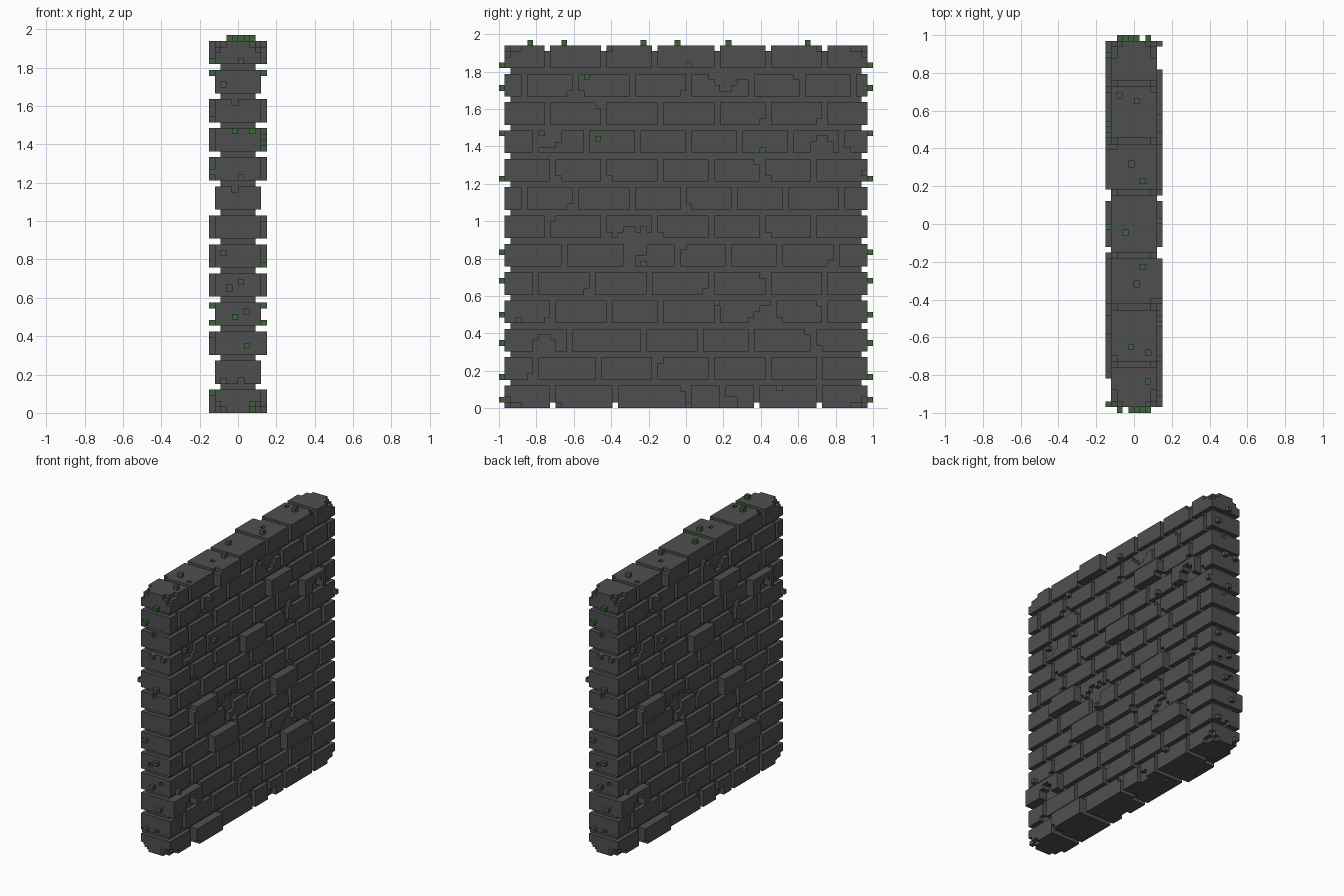
import bpy, bmesh, math, random
from mathutils import Vector

cube = bpy.data.objects.get("Cube")
if cube:
    bpy.data.objects.remove(cube, do_unlink=True)

random.seed(4)
U = 2 / 66            # one block unit
LEN = 64              # wall length and height in units


def material(name, rgb):
    m = bpy.data.materials.new(name)
    m.use_nodes = True
    m.diffuse_color = (*rgb, 1)
    b = m.node_tree.nodes["Principled BSDF"]
    b.inputs["Base Color"].default_value = (*rgb, 1)
    b.inputs["Roughness"].default_value = 0.9
    return m


STONE = material("dark_grey_stone", (0.078, 0.078, 0.078))
MOSS = material("moss_green", (0.048, 0.125, 0.04))


def turn(c):
    """Half turn of a block cell about the vertical axis."""
    return (-1 - c[0], LEN - 1 - c[1], c[2])


def in_mortar(c):
    return -3 <= c[0] < 3 and 1 <= c[1] < LEN - 1 and 1 <= c[2] < LEN - 1


def span(i0, i1, j0, j1, k0, k1):
    return {(i, j, k) for i in range(i0, i1) for j in range(j0, j1) for k in range(k0, k1)}


DIRS = [Vector(d) for d in ((1, 0, 0), (-1, 0, 0), (0, 1, 0), (0, -1, 0), (0, 0, 1), (0, 0, -1))]


def build(name, cells, mat):
    """Mesh the outer skin of a set of block cells, merging flat areas."""
    bm = bmesh.new()
    verts = {}

    def vert(p):
        key = tuple(round(2 * a) for a in p)
        if key not in verts:
            verts[key] = bm.verts.new((p.x * U, (p.y - LEN / 2) * U, p.z * U))
        return verts[key]

    for c in sorted(cells):
        mid = Vector(c) + Vector((.5, .5, .5))
        for d in DIRS:
            n = tuple(int(a + b) for a, b in zip(c, d))
            if n in cells or (mat == STONE and in_mortar(n)):
                continue
            s = Vector((d.y, d.z, d.x))
            t = d.cross(s)
            quad = [mid + (d + a * s + b * t) / 2 for a, b in ((-1, -1), (1, -1), (1, 1), (-1, 1))]
            bm.faces.new([vert(p) for p in quad])
    bmesh.ops.dissolve_limit(bm, angle_limit=math.radians(1), verts=bm.verts[:], edges=bm.edges[:])
    bmesh.ops.triangulate(bm, faces=[f for f in bm.faces if len(f.verts) > 4])
    me = bpy.data.meshes.new(name)
    bm.to_mesh(me)
    bm.free()
    me.materials.append(mat)
    ob = bpy.data.objects.new(name, me)
    bpy.context.collection.objects.link(ob)


# Mortar core
bpy.ops.mesh.primitive_cube_add(size=1, location=(0, 0, LEN * U / 2))
core = bpy.context.object
core.name = "mortar_core"
core.scale = (6 * U, 62 * U, 62 * U)
bpy.ops.object.transform_apply(location=False, rotation=False, scale=True)
core.data.materials.append(STONE)

# Joints along each course, bottom to top
JOINTS = [
    (8, 19, 32, 44, 55), (5, 16, 26, 36, 46, 55), (11, 24, 34, 43, 54),
    (8, 18, 27, 37, 47, 56), (5, 15, 25, 36, 46, 56), (10, 21, 30, 39, 48, 58),
    (7, 17, 26, 36, 45, 54), (3, 12, 22, 31, 40, 49, 59), (8, 17, 27, 36, 45, 54),
    (5, 14, 23, 32, 41, 50, 59), (7, 17, 27, 37, 46, 56), (3, 12, 22, 32, 43, 52, 61),
    (7, 17, 26, 37, 46, 56)]

# Bricks standing out of the face: (course, brick number)
PROUD = {(0, 1), (2, 0), (2, 4), (4, 2), (5, 4), (6, 1), (8, 3), (9, 6), (10, 4), (12, 2)}

# Dents in the brick faces: (start, end, bottom, top)
DENTS = [
    (36, 42, 58, 59), (37, 41, 57, 58), (38, 40, 56, 57), (6, 9, 46, 48), (7, 10, 47, 49),
    (54, 58, 45, 47), (55, 57, 47, 48), (20, 26, 30, 31), (21, 23, 31, 32), (24, 25, 31, 32),
    (22, 25, 27, 29), (22, 23, 26, 27), (43, 49, 15, 16), (44, 48, 16, 17), (45, 47, 17, 18),
    (5, 9, 10, 12), (6, 8, 12, 13), (38, 41, 0, 2), (38, 39, 2, 4)]

chips = set()
for d in DENTS:
    chips |= span(3, 5, *d)
# Broken outer corners, top and bottom
for k, step in ((63, -1), (0, 1)):
    for j, e in ((0, 1), (63, -1)):
        chips |= {(3, j, k), (3, j + e, k), (2, j, k), (3, j, k + step), (3, j + 2 * e, k)}
# Small pits in the end faces
chips |= {(-2, 0, 21), (1, 0, 17), (-1, 0, 53), (-1, 0, 38), (0, 0, 5)}
chips |= {turn(c) for c in chips}
# Small pits in the top and bottom
for k in (0, 63):
    chips |= {(-3, 54, k), (-1, 42, k), (0, 21, k), (2, 9, k)}

# Brick courses: one half laid out, the other half turned round
for r, joints in enumerate(JOINTS):
    starts = (0,) + tuple(j + 1 for j in joints)
    ends = joints + (LEN,)
    half = set()
    z = r * 5
    for n, (a, b) in enumerate(zip(starts, ends)):
        depth = 5 if (r, n) in PROUD else 4
        brick = span(0, depth, a, b, z, z + 4)
        if random.random() < 0.45:      # knocked-off corner
            j = random.choice((a, b - 1))
            k = random.choice((z, z, z + 3))
            if 0 < j < LEN - 1:
                brick -= span(3, 5, j, j + 1, k, k + 1)
        half |= brick
    cells = (half | {turn(c) for c in half}) - chips
    build("brick_course_%02d" % (r + 1), {c for c in cells if not in_mortar(c)}, STONE)

# Moss tufts on the faces, ends and top
FACE = [(14, 58), (32, 60), (16, 47), (45, 45), (63, 41), (24, 25), (37, 18), (2, 15), (48, 3)]
END = [(0, 60), (-3, 56), (-1, 48), (2, 48), (0, 40), (-3, 27), (0, 22), (-1, 16),
       (1, 11), (-3, 5), (2, 1)]
TOP = [(0, 53), (1, 39), (-2, 30), (1, 24), (-1, 10), (2, 4)]
face = {(4, j, k) for j, k in FACE}
end = {(i, -1, k) for i, k in END}
build("face_moss", face | {turn(c) for c in face}, MOSS)
build("end_moss", end | {turn(c) for c in end}, MOSS)
build("top_moss", {(i, j, 64) for i, j in TOP}, MOSS)
